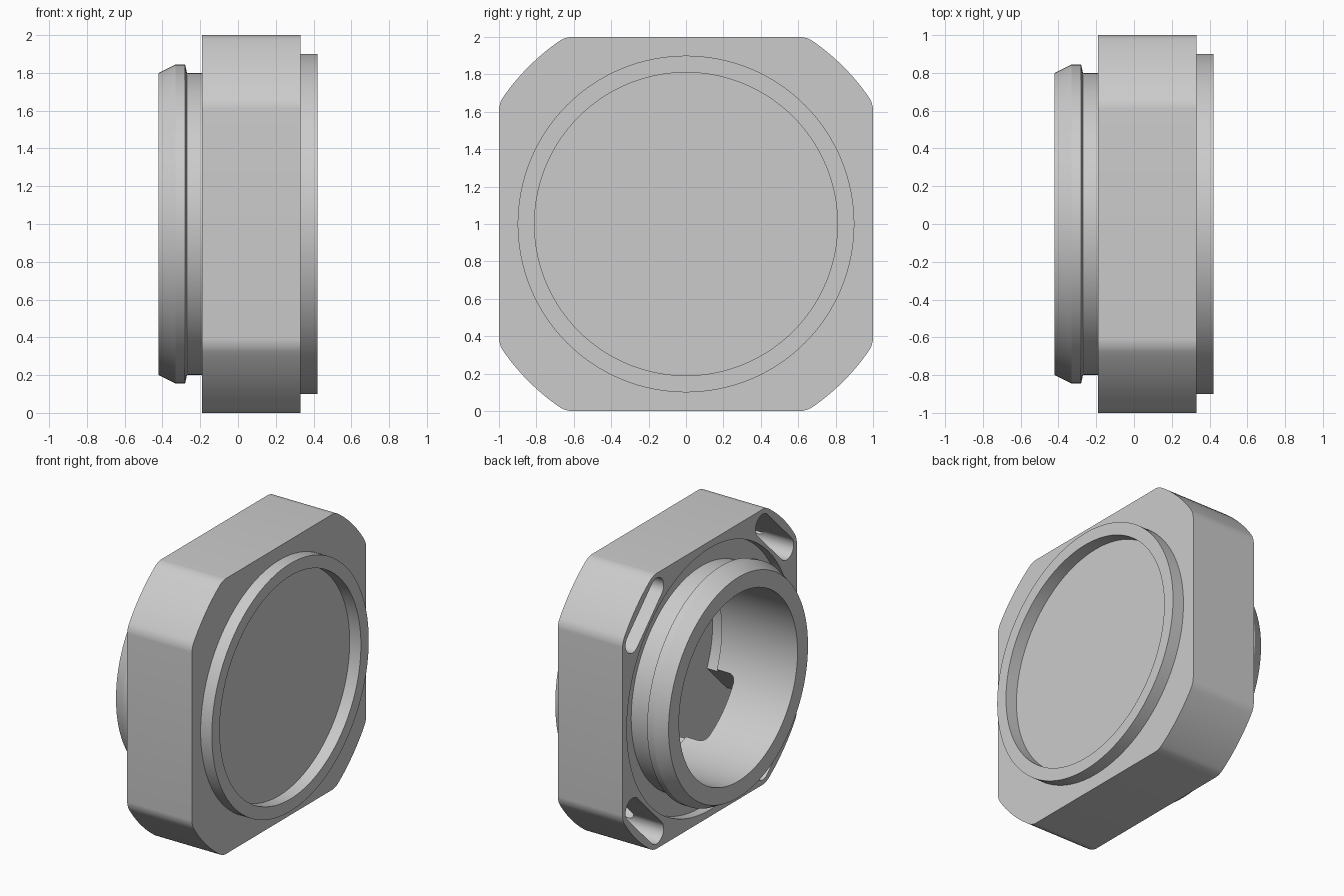
import bpy, bmesh, math
from mathutils import Matrix, Vector

default = bpy.data.objects.get("Cube")
if default:
    bpy.data.objects.remove(default)

CENTER = Vector((0, 0, 1))
BACK, FRONT, FLOOR = -0.19, 0.33, 0.29   # housing faces and bore floor along x
SEAT = -0.12                             # bottom of the round seat
BORE = 0.68

grey = bpy.data.materials.new("plain grey")
grey.use_nodes = True
colour = (0.6, 0.6, 0.6, 1)
grey.diffuse_color = colour
grey.node_tree.nodes["Principled BSDF"].inputs["Base Color"].default_value = colour


def make_object(name, bm):
    bmesh.ops.recalc_face_normals(bm, faces=bm.faces)
    mesh = bpy.data.meshes.new(name)
    bm.to_mesh(mesh)
    bm.free()
    mesh.materials.append(grey)
    obj = bpy.data.objects.new(name, mesh)
    obj.location = CENTER
    bpy.context.collection.objects.link(obj)
    return obj


def prism(outline, x0, x1):
    """Extrude a (y, z) outline along x."""
    bm = bmesh.new()
    face = bm.faces.new([bm.verts.new((x0, y, z)) for y, z in outline])
    out = bmesh.ops.extrude_face_region(bm, geom=[face])
    verts = [v for v in out["geom"] if isinstance(v, bmesh.types.BMVert)]
    bmesh.ops.translate(bm, verts=verts, vec=(x1 - x0, 0, 0))
    return bm


def lathe(name, profile, steps=128):
    """Spin a closed (x, radius) profile around the x axis."""
    bm = bmesh.new()
    verts = [bm.verts.new((x, 0, r)) for x, r in profile]
    edges = [bm.edges.new((a, b)) for a, b in zip(verts, verts[1:] + verts[:1])]
    bmesh.ops.spin(bm, geom=verts + edges, axis=(1, 0, 0), cent=(0, 0, 0),
                   angle=math.tau, steps=steps, use_duplicate=False)
    bmesh.ops.remove_doubles(bm, verts=bm.verts, dist=1e-5)
    return make_object(name, bm)


def circle(radius, n=128):
    return [(radius * math.sin(math.tau * i / n), radius * math.cos(math.tau * i / n))
            for i in range(n)]


def along_x(edge):
    return abs(edge.verts[0].co.x - edge.verts[1].co.x) > 0.01


def back_sides(edge):
    """Radial edges at the back end of a pocket."""
    a, b = (v.co for v in edge.verts)
    return abs(a.z - b.z) > 0.01 and max(a.x, b.x) < FLOOR - 0.01


def rounded_box(half_width, z0, z1, x0, rule, radius):
    """Box reaching to the bore floor, with the edges chosen by a rule rounded."""
    w = half_width
    bm = prism([(-w, z0), (w, z0), (w, z1), (-w, z1)], x0, FLOOR)
    bmesh.ops.bevel(bm, geom=[e for e in bm.edges if rule(e)], offset=radius,
                    segments=8, profile=0.5, affect='EDGES')
    return bm


def cut(target, cutter):
    cutter.hide_render = True
    mod = target.modifiers.new("cut", 'BOOLEAN')
    mod.operation, mod.solver, mod.object = 'DIFFERENCE', 'EXACT', cutter
    bpy.context.view_layer.objects.active = target
    bpy.ops.object.modifier_apply(modifier=mod.name)
    bpy.data.objects.remove(cutter)


# Housing: square block whose corners follow one large circle
corner_radius = 1.19
start = math.acos(1 / corner_radius)
outline = []
for quarter in range(4):
    for i in range(9):
        a = quarter * math.pi / 2 + start + (math.pi / 2 - 2 * start) * i / 8
        outline.append((corner_radius * math.cos(a), corner_radius * math.sin(a)))
bm = prism(outline, BACK, FRONT)
junctions = [e for e in bm.edges if along_x(e)
             and max(abs(e.verts[0].co.y), abs(e.verts[0].co.z)) > 0.9999]
bmesh.ops.bevel(bm, geom=junctions, offset=0.035, segments=5, profile=0.5, affect='EDGES')
housing = make_object("housing", bm)

# Round seat around the neck, bore, and a slight undercut at the bore floor
for radius, x0, x1 in ((0.95, BACK - 0.1, SEAT), (BORE, BACK - 0.2, FLOOR),
                       (0.72, 0.19, FLOOR)):
    cut(housing, make_object("round_cutter", prism(circle(radius), x0, x1)))

# Four diagonal pockets in the bore, each opening to the back by a slot
for k in range(4):
    turn = Matrix.Rotation(math.pi / 4 + k * math.pi / 2, 4, 'X')
    for bm in (rounded_box(0.25, 0.5, 1.13, 0.04, back_sides, 0.05),
               rounded_box(0.275, 0.975, 1.135, BACK - 0.1, along_x, 0.078)):
        bmesh.ops.transform(bm, matrix=turn, verts=bm.verts)
        cut(housing, make_object("pocket_cutter", bm))

# Neck with its snap-on lip
neck = lathe("neck", [(SEAT, BORE), (SEAT, 0.8), (-0.27, 0.8), (-0.28, 0.845),
                      (-0.33, 0.845), (-0.42, 0.8), (-0.42, BORE)])

# Raised rim on the closed face
rim = lathe("rim", [(FRONT, 0.81), (FRONT, 0.9), (0.42, 0.9), (0.42, 0.81)])

# Smooth round surfaces, crisp edges
bpy.ops.object.select_all(action='DESELECT')
for obj in (housing, neck, rim):
    obj.select_set(True)
bpy.context.view_layer.objects.active = housing
bpy.ops.object.shade_smooth_by_angle(angle=math.radians(25))
